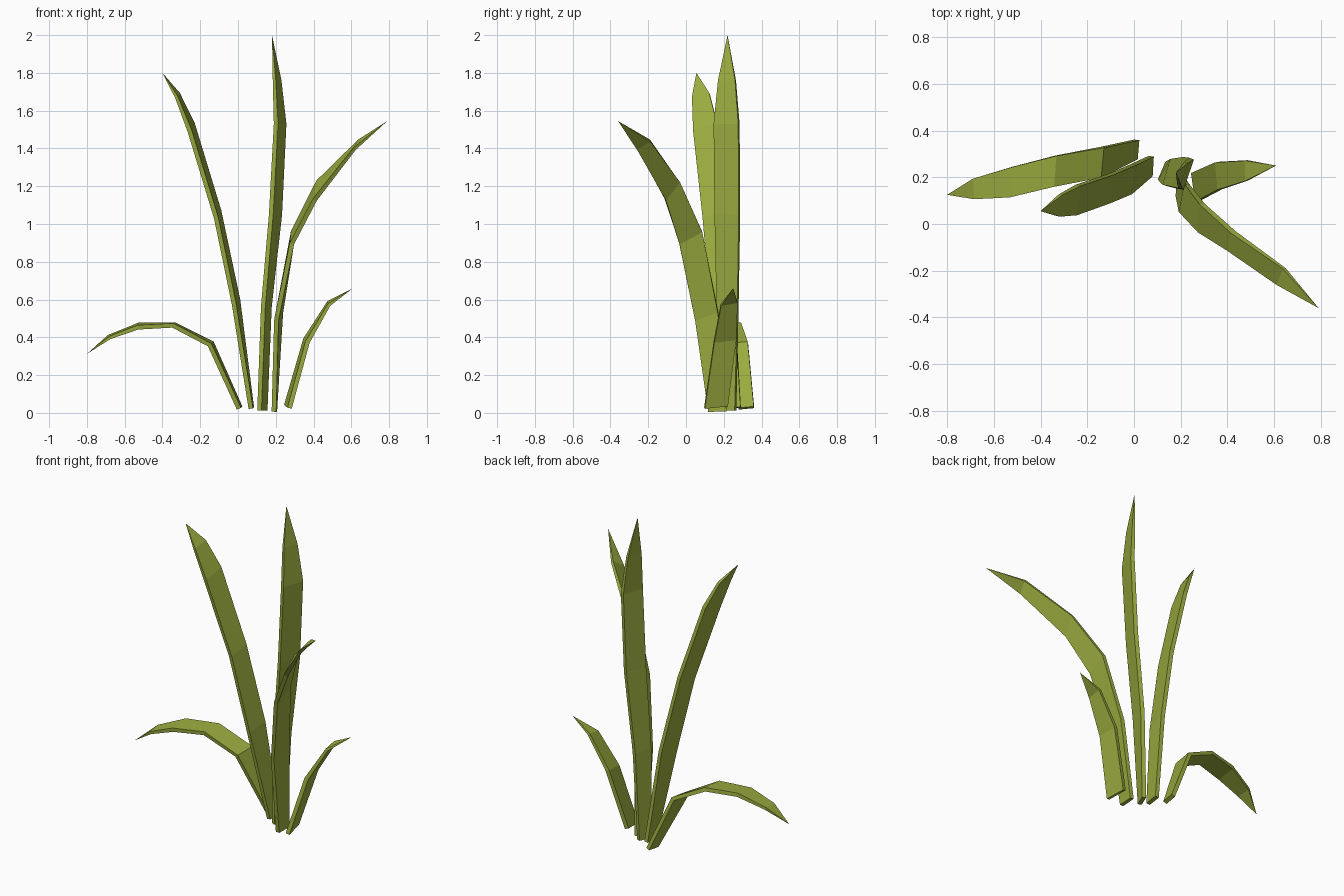
import bpy
from mathutils import Vector

# Shared leaf colour
leaf = bpy.data.materials.new("leaf_green")
leaf.diffuse_color = (0.33, 0.41, 0.05, 1)


def blade(name, stations, tip, thick=0.024):
    """Flat tapering blade: each station is (upper edge, lower edge), closed by a pointed tip."""
    st = [(Vector(s[:3]), Vector(s[3:])) for s in stations]
    tip = Vector(tip)
    mids = [(a + b) / 2 for a, b in st] + [tip]
    verts, faces = [], []
    for i, (a, b) in enumerate(st):
        tangent = mids[i + 1] - mids[max(i - 1, 0)]
        n = tangent.cross(a - b).normalized()
        t = n * thick * (0.5 if i < len(st) - 1 else 0.35)
        verts += [a + t, a - t, b - t, b + t]
    for i in range(len(st) - 1):
        for k in range(4):
            j = (k + 1) % 4
            faces.append((4 * i + k, 4 * i + j, 4 * i + 4 + j, 4 * i + 4 + k))
    last, end = 4 * (len(st) - 1), len(verts)
    verts.append(tip)
    faces += [(last + k, last + (k + 1) % 4, end) for k in range(4)]
    faces.append((3, 2, 1, 0))
    me = bpy.data.meshes.new(name)
    me.from_pydata([v[:] for v in verts], [], faces)
    import bmesh
    bm = bmesh.new()
    bm.from_mesh(me)
    bmesh.ops.recalc_face_normals(bm, faces=bm.faces)
    bm.to_mesh(me)
    bm.free()
    me.materials.append(leaf)
    ob = bpy.data.objects.new(name, me)
    bpy.context.collection.objects.link(ob)


# Tall upright blade
blade("tall_blade", [
    (.145, .262, .012, .113, .185, .012),
    (.167, .275, .56, .133, .165, .56),
    (.222, .283, 1.05, .175, .155, 1.05),
    (.245, .28, 1.53, .201, .15, 1.53),
    (.222, .262, 1.76, .192, .172, 1.76)], (.18, .22, 2.0))

# Tall blade leaning left
blade("left_blade", [
    (.073, .29, .03, .068, .205, .022),
    (.0, .255, .60, -.02, .13, .57),
    (-.10, .212, 1.07, -.115, .09, 1.03),
    (-.24, .165, 1.53, -.255, .04, 1.49),
    (-.315, .125, 1.69, -.325, .033, 1.67)], (-.40, .055, 1.80))

# Low drooping blade on the left
blade("drooping_blade", [
    (.012, .36, .03, .005, .278, .022),
    (-.138, .328, .37, -.15, .20, .36),
    (-.335, .292, .468, -.345, .16, .463),
    (-.525, .243, .466, -.53, .115, .453),
    (-.685, .195, .405, -.68, .107, .398)], (-.80, .125, .312))

# Tall blade arching forward and right
blade("arching_blade", [
    (.195, .215, .008, .19, .118, .006),
    (.227, .17, .53, .203, .05, .49),
    (.292, .085, .96, .285, -.035, .895),
    (.425, -.035, 1.225, .408, -.11, 1.13),
    (.643, -.19, 1.442, .617, -.26, 1.398)], (.79, -.36, 1.545))

# Short blade on the right
blade("short_blade", [
    (.255, .22, .038, .273, .098, .025),
    (.357, .265, .39, .368, .148, .375),
    (.48, .272, .587, .482, .185, .572)], (.608, .25, .66))
